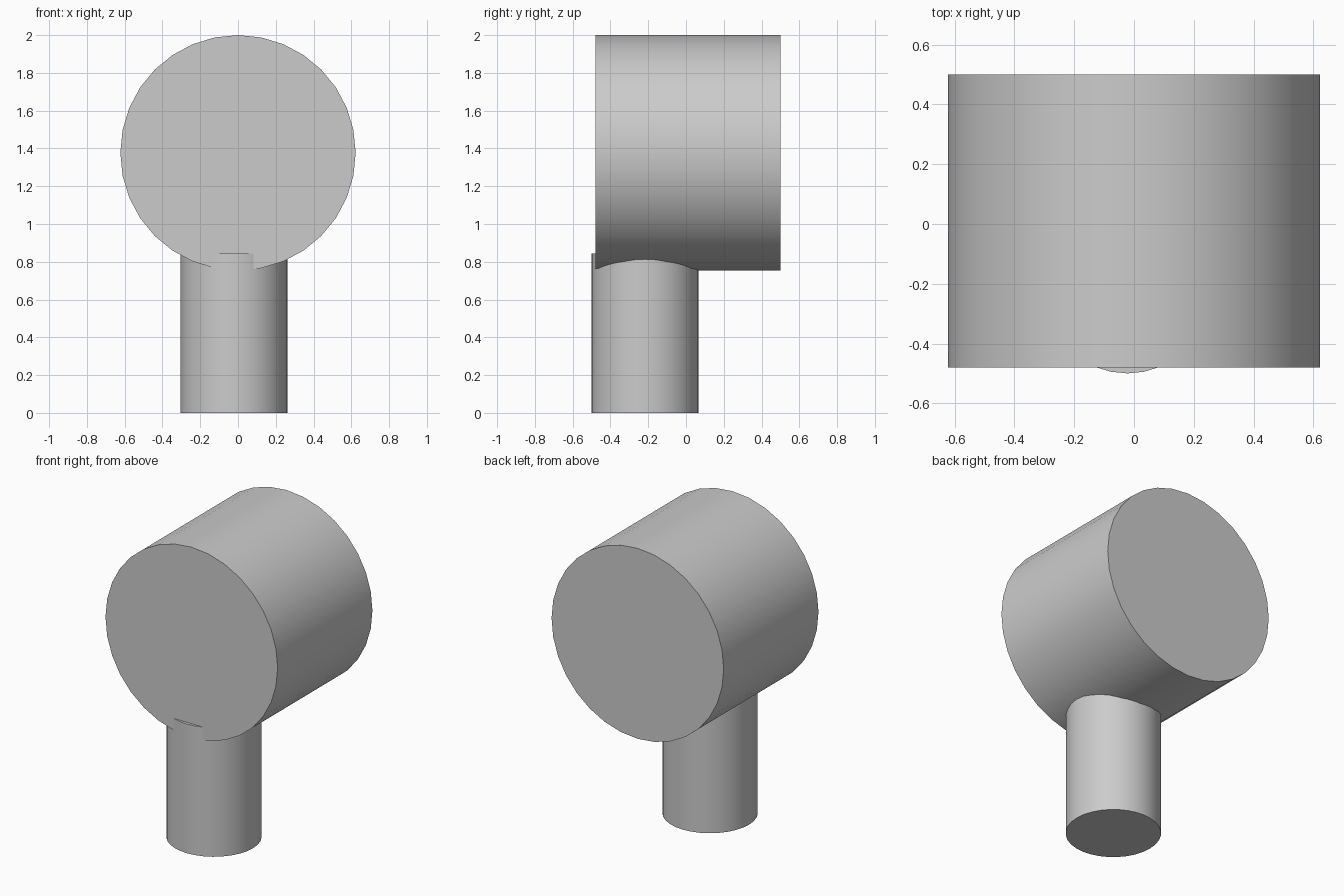
import bpy
import math

cube = bpy.data.objects.get("Cube")
if cube:
    bpy.data.objects.remove(cube, do_unlink=True)

grey = bpy.data.materials.new("plain grey")
grey.use_nodes = True
colour = (0.6, 0.6, 0.6, 1.0)
grey.diffuse_color = colour
grey.node_tree.nodes["Principled BSDF"].inputs["Base Color"].default_value = colour


def cylinder(name, radius, length, centre, tilt=0.0):
    bpy.ops.mesh.primitive_cylinder_add(
        vertices=32, radius=radius, depth=length,
        location=centre, rotation=(tilt, 0, 0))
    part = bpy.context.object
    part.name = name
    part.data.materials.append(grey)
    bpy.ops.object.shade_smooth_by_angle(angle=math.radians(30))
    return part


# Large drum lying front to back
cylinder("head_drum", 0.623, 0.98, (0, 0.01, 1.377), math.pi / 2)

# Upright post, reaching slightly into the drum and past its front face
cylinder("post", 0.283, 0.845, (-0.022, -0.217, 0.4225))
